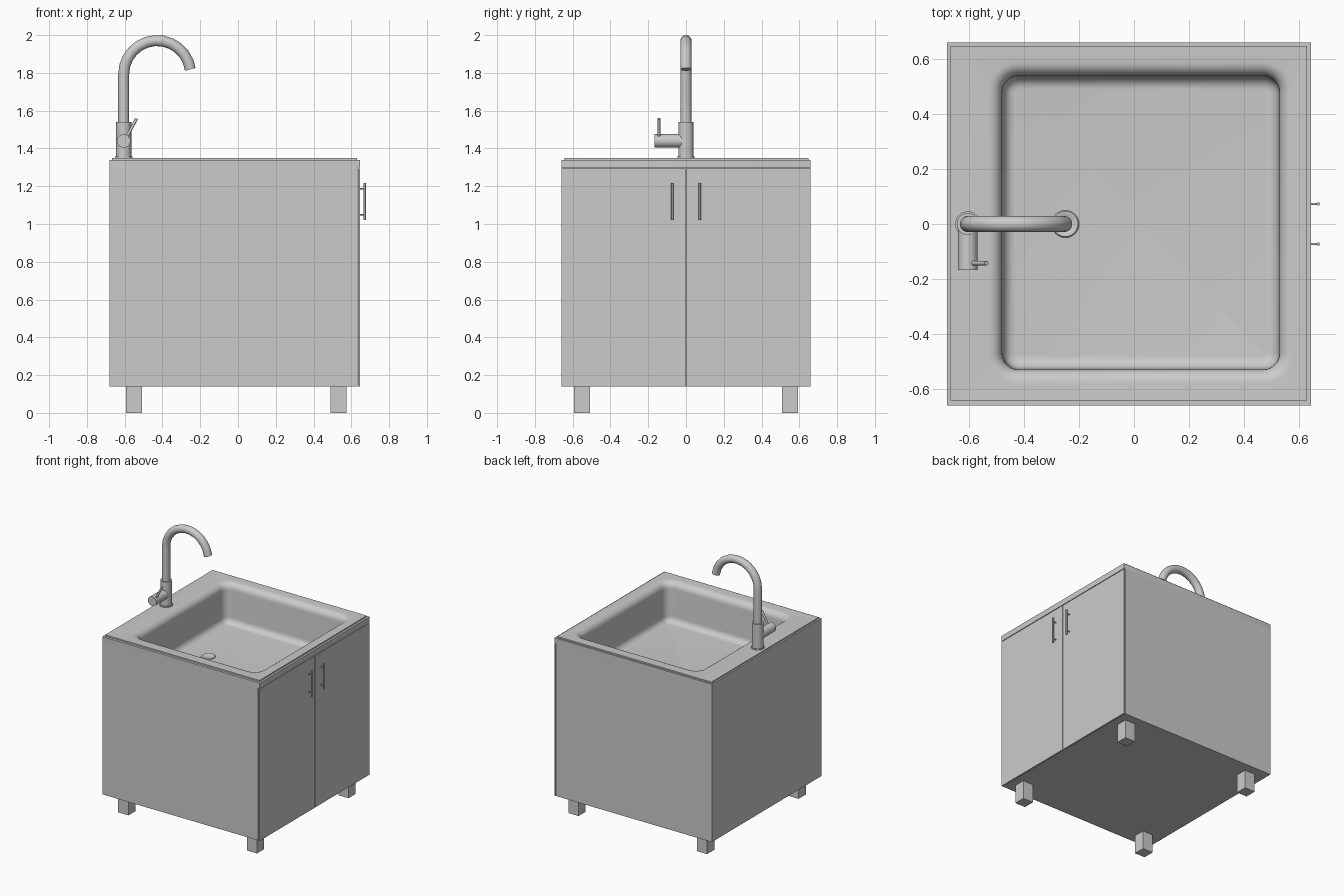
import bpy, bmesh, math
from mathutils import Vector

if "Cube" in bpy.data.objects:
    bpy.data.objects.remove(bpy.data.objects["Cube"])


def finish(name, bm, smooth=True):
    me = bpy.data.meshes.new(name)
    bm.to_mesh(me)
    bm.free()
    ob = bpy.data.objects.new(name, me)
    bpy.context.collection.objects.link(ob)
    if smooth:
        bpy.ops.object.select_all(action='DESELECT')
        ob.select_set(True)
        bpy.context.view_layer.objects.active = ob
        bpy.ops.object.shade_smooth_by_angle(angle=math.radians(35))
    return ob


def box(name, x0, x1, y0, y1, z0, z1):
    bm = bmesh.new()
    bmesh.ops.create_cube(bm, size=1)
    for v in bm.verts:
        v.co = ((x0 + x1) / 2 + v.co.x * (x1 - x0),
                (y0 + y1) / 2 + v.co.y * (y1 - y0),
                (z0 + z1) / 2 + v.co.z * (z1 - z0))
    return finish(name, bm, False)


def rect(x0, x1, y0, y1, z, r=0.0, seg=6):
    """Counter-clockwise rounded rectangle."""
    pts = []
    corners = [(x1 - r, y1 - r), (x0 + r, y1 - r), (x0 + r, y0 + r), (x1 - r, y0 + r)]
    for k, (cx, cy) in enumerate(corners):
        for i in range(seg + 1 if r else 1):
            a = math.pi / 2 * (k + i / seg)
            pts.append((cx + r * math.cos(a), cy + r * math.sin(a), z))
    return pts


def loft(name, rings, cap_start=False, cap_end=False):
    bm = bmesh.new()
    vs = [[bm.verts.new(p) for p in r] for r in rings]
    n = len(vs[0])
    for a, b in zip(vs, vs[1:]):
        for i in range(n):
            j = (i + 1) % n
            bm.faces.new((a[i], a[j], b[j], b[i]))
    if cap_start:
        bm.faces.new(vs[0][::-1])
    if cap_end:
        bm.faces.new(vs[-1])
    return finish(name, bm)


def tube(name, path, radii, sides=24):
    """Sweep a circle along a path of points."""
    path = [Vector(p) for p in path]
    rings = []
    for i, p in enumerate(path):
        t = (path[min(i + 1, len(path) - 1)] - path[max(i - 1, 0)]).normalized()
        ref = Vector((0, 1, 0)) if abs(t.y) < 0.9 else Vector((0, 0, 1))
        u = ref.cross(t).normalized()
        w = t.cross(u)
        r = radii[i] if isinstance(radii, list) else radii
        rings.append([p + r * (u * math.cos(2 * math.pi * k / sides) +
                               w * math.sin(2 * math.pi * k / sides)) for k in range(sides)])
    return loft(name, rings, True, True)


# Cabinet body, open at the top
loft("cabinet_body", [rect(-0.68, 0.632, -0.66, 0.66, 0.14),
                      rect(-0.68, 0.632, -0.66, 0.66, 1.298)], cap_start=True)

# Countertop frame with opening
e = 0.0005
loft("countertop", [rect(-0.62, 0.60, -0.60, 0.60, 1.298, e),
                    rect(-0.68, 0.645, -0.66, 0.66, 1.298, e),
                    rect(-0.68, 0.645, -0.66, 0.66, 1.34, e),
                    rect(-0.62, 0.60, -0.60, 0.60, 1.34, e)])

# Sink: raised rim, rolled edge, walls, filleted floor
rings = [rect(-0.668, 0.63, -0.642, 0.648, 1.34, e),
         rect(-0.668, 0.63, -0.642, 0.648, 1.35, e)]


def basin(off, z, r):
    return rect(-0.48 - off, 0.53 + off, -0.53 - off, 0.54 + off, z, r)


R, F, floor = 0.05, 0.045, 1.05
for i in range(7):
    a = math.pi / 2 * i / 6
    off = R * (1 - math.sin(a))
    rings.append(basin(off, 1.35 - R * (1 - math.cos(a)), 0.06 + off))
for i in range(7):
    a = math.pi / 2 * i / 6
    off = -0.004 - F * (1 - math.cos(a))
    rings.append(basin(off, floor + F * (1 - math.sin(a)), 0.06 + off))
loft("sink_basin", rings, cap_end=True)

# Drain ring in the floor under the spout
D = (-0.25, 0.0)
loft("drain", [[(D[0] + r * math.cos(2 * math.pi * k / 24),
                 D[1] + r * math.sin(2 * math.pi * k / 24), floor + z) for k in range(24)]
               for r, z in [(0.05, 0), (0.046, 0.005), (0.036, 0.005), (0.03, 0.001)]],
     cap_end=True)

# Doors, handles and legs
for s, side in ((-1, "left"), (1, "right")):
    y0, y1 = sorted((s * 0.003, s * 0.66))
    box(side + "_door", 0.635, 0.645, y0, y1, 0.14, 1.293)
    y = s * 0.073
    tube(side + "_handle_bar", [(0.671, y, 1.02), (0.671, y, 1.217)], 0.006, 16)
    for z in (1.05, 1.187):
        tube(side + "_handle_post", [(0.644, y, z), (0.671, y, z)], 0.004, 12)
    for x, end in ((-0.55, "back"), (0.532, "front")):
        box(f"{end}_{side}_leg", x - 0.043, x + 0.043,
            s * 0.55 - 0.043, s * 0.55 + 0.043, 0, 0.14)

# Faucet: flange, body, gooseneck spout
fx = -0.605
tube("faucet_body", [(fx, 0, 1.35), (fx, 0, 1.357)], 0.046, 32)
tube("faucet_column", [(fx, 0, 1.355), (fx, 0, 1.54)], 0.04, 32)
path = [(fx, 0, 1.53)]
for i in range(13):
    a = math.radians(180 - 172 * i / 12)
    path.append((-0.428 + 0.177 * math.cos(a), 0, 1.794 + 0.177 * math.sin(a)))
tube("faucet_spout", path, 0.029)

# Side valve and lever
tube("faucet_valve", [(fx, 0, 1.44), (fx, -0.168, 1.44)], 0.036)
tube("faucet_lever", [(-0.592, -0.143, 1.455), (-0.537, -0.143, 1.558)], 0.008, 12)
